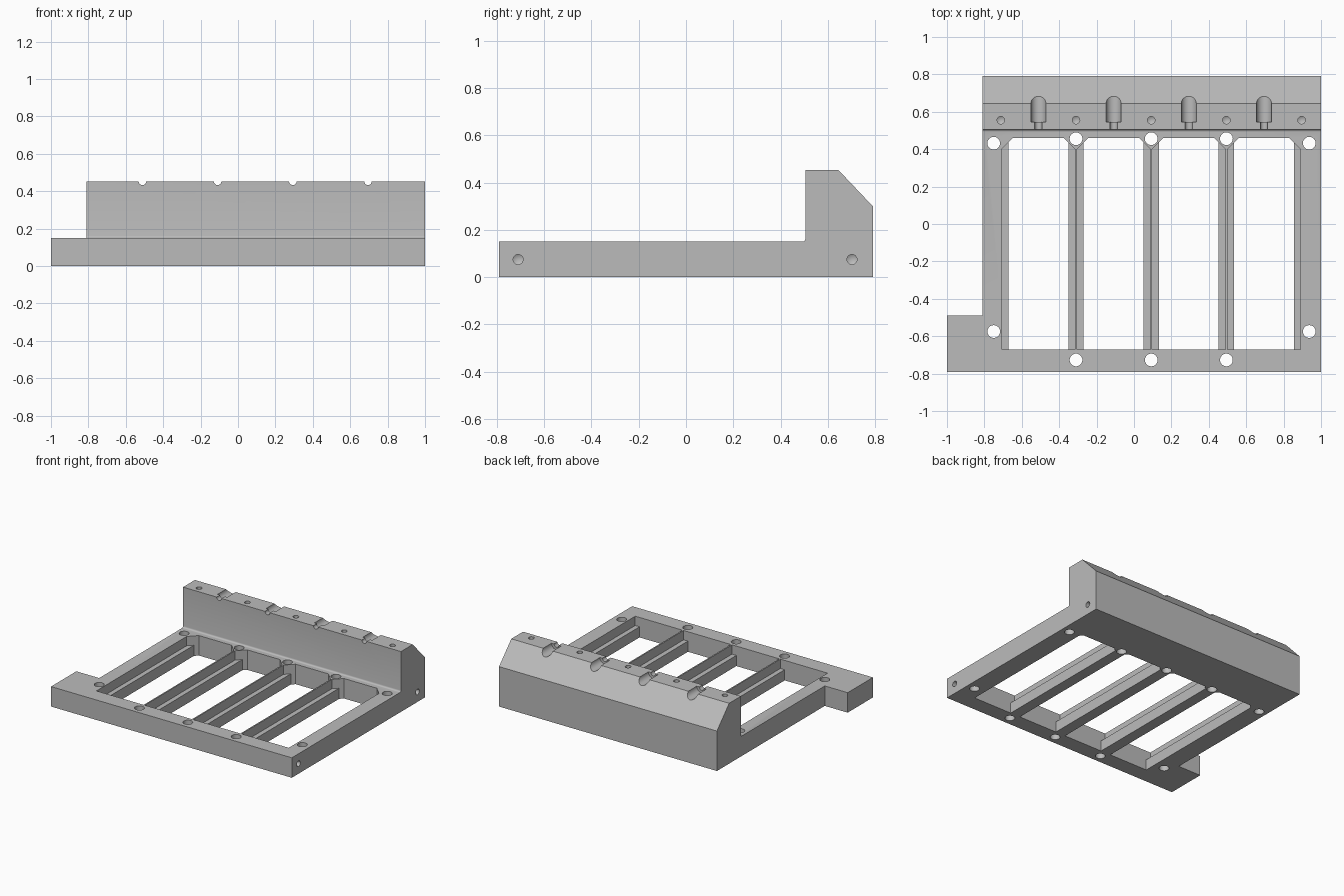
import bpy
import math
from mathutils import Matrix, Vector

cube = bpy.data.objects.get("Cube")
if cube:
    bpy.data.objects.remove(cube, do_unlink=True)

grey = bpy.data.materials.new("mid grey")
grey.use_nodes = True
grey.diffuse_color = (0.5, 0.5, 0.5, 1)
grey.node_tree.nodes["Principled BSDF"].inputs["Base Color"].default_value = (0.5, 0.5, 0.5, 1)


def prism(name, pts, lo, hi, axis="Z"):
    """Extrude a 2D outline: (x, y) along Z, or (y, z) along X."""
    n = len(pts)
    place = (lambda p, h: (p[0], p[1], h)) if axis == "Z" else (lambda p, h: (h, p[0], p[1]))
    verts = [place(p, h) for h in (lo, hi) for p in pts]
    faces = [list(range(n))[::-1], list(range(n, 2 * n))]
    faces += [(i, (i + 1) % n, n + (i + 1) % n, n + i) for i in range(n)]
    mesh = bpy.data.meshes.new(name)
    mesh.from_pydata(verts, [], faces)
    mesh.materials.append(grey)
    obj = bpy.data.objects.new(name, mesh)
    bpy.context.collection.objects.link(obj)
    return obj


def drill(name, start, direction, radius, depth, tip=0.0, sides=32):
    """Round cutter running from start along direction, with an optional conical tip."""
    rings = [(radius, -0.05), (radius, depth)]
    verts = [(r * math.cos(a), r * math.sin(a), z) for r, z in rings
             for a in (math.tau * i / sides for i in range(sides))]
    faces = [list(range(sides))[::-1]]
    faces += [(i, (i + 1) % sides, sides + (i + 1) % sides, sides + i) for i in range(sides)]
    if tip:
        verts.append((0, 0, depth + tip))
        faces += [(sides + i, sides + (i + 1) % sides, 2 * sides) for i in range(sides)]
    else:
        faces.append(list(range(sides, 2 * sides)))
    mesh = bpy.data.meshes.new(name)
    mesh.from_pydata(verts, [], faces)
    mesh.materials.append(grey)
    turn = Vector((0, 0, 1)).rotation_difference(Vector(direction)).to_matrix().to_4x4()
    mesh.transform(Matrix.Translation(start) @ turn)
    obj = bpy.data.objects.new(name, mesh)
    bpy.context.collection.objects.link(obj)
    return obj


def cut(body, cutter):
    bpy.context.view_layer.objects.active = body
    mod = body.modifiers.new("cut", "BOOLEAN")
    mod.operation = "DIFFERENCE"
    mod.solver = "EXACT"
    mod.object = cutter
    bpy.ops.object.modifier_apply(modifier=mod.name)
    bpy.data.objects.remove(cutter, do_unlink=True)


# Base plate and rear wall in one profile, with a small fillet at the wall foot
FRONT, BACK, WALL, TOP, DECK = -0.79, 0.79, 0.505, 0.453, 0.15
fillet = [(WALL - 0.012 + 0.012 * math.sin(a), DECK + 0.012 - 0.012 * math.cos(a))
          for a in (math.pi / 2 * i / 4 for i in range(5))]
profile = [(BACK, 0), (BACK, 0.3), (0.645, TOP), (WALL, TOP)] + fillet[::-1] + [(FRONT, DECK), (FRONT, 0)]
frame = prism("slotted_frame", profile, -1, 1, "X")

# Step in the side, leaving the front corner tab
cut(frame, prism("side_step", [(-1.2, -0.49), (-0.81, -0.49), (-0.81, 1), (-1.2, 1)], -0.1, 0.6))

# Four slots: wide above the ledges, narrow through the bottom
PITCH = 0.402
slots = [-0.511 + PITCH * i for i in range(4)]


def slot_outline(x, half, corner):
    side = 0.46 - corner
    inset = 0.196 - 0.06
    return [(x - half, -0.67), (x + half, -0.67), (x + half, side),
            (x + inset, 0.46), (x - inset, 0.46), (x - half, side)]


for x in slots:
    cut(frame, prism("slot_upper", slot_outline(x, 0.196, 0.06), 0.08, 0.3))
    cut(frame, prism("slot_lower", slot_outline(x, 0.16, 0.024), -0.1, 0.1))

# Vertical bolt holes through the frame
ribs = [slots[0] + PITCH * (i + 0.5) for i in range(3)]
bolts = [(x, y) for x in (-0.75, 0.937) for y in (-0.575, 0.432)]
bolts += [(x, y) for x in ribs for y in (-0.727, 0.456)]
for x, y in bolts:
    cut(frame, drill("bolt_hole", (x, y, DECK), (0, 0, -1), 0.034, 0.3))

# Stepped grooves across the wall top
for x in slots:
    cut(frame, drill("groove_narrow", (x, WALL, TOP), (0, 1, 0), 0.02, 0.1))
    cut(frame, drill("groove_wide", (x, 0.595, TOP), (0, 1, 0), 0.04, 0.3))

# Blind holes in the wall top
for i in range(5):
    x = slots[0] + PITCH * (i - 0.5)
    cut(frame, drill("top_hole", (x, 0.555, TOP), (0, 0, -1), 0.02, 0.1, 0.012))

# Blind holes in the flat end
for y in (-0.71, 0.702):
    cut(frame, drill("end_hole", (1, y, 0.075), (-1, 0, 0), 0.021, 0.1, 0.012))

# Smooth bores, sharp edges
bpy.ops.object.select_all(action="DESELECT")
frame.select_set(True)
bpy.context.view_layer.objects.active = frame
bpy.ops.object.shade_smooth_by_angle(angle=math.radians(30))
